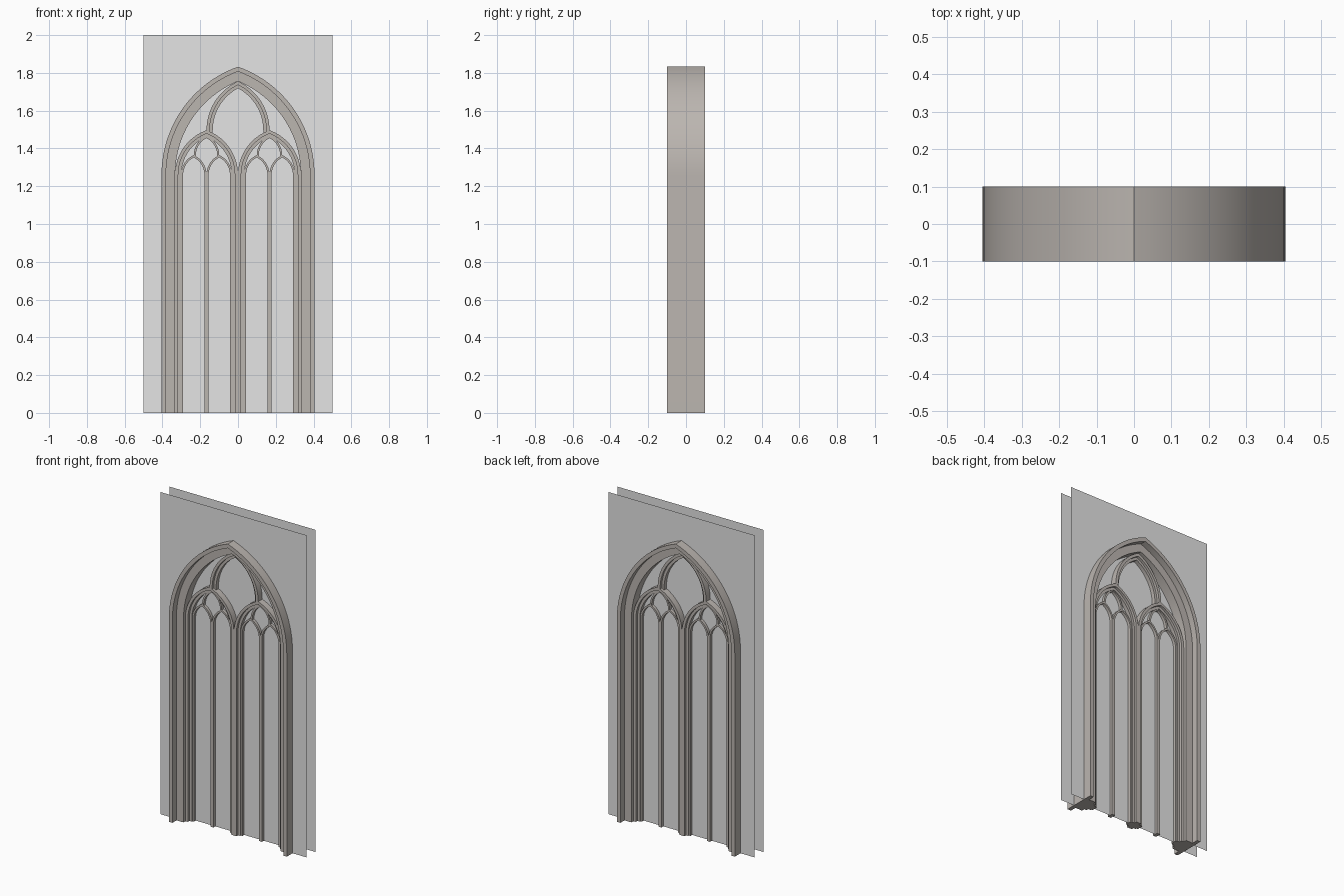
import bpy, bmesh, math

if "Cube" in bpy.data.objects:
    bpy.data.objects.remove(bpy.data.objects["Cube"])

SPRING = 1.26      # height where the arches start
N = 20             # segments per arc


def material(name, rgb):
    m = bpy.data.materials.new(name)
    m.diffuse_color = (*rgb, 1)
    m.use_nodes = True
    m.node_tree.nodes["Principled BSDF"].inputs["Base Color"].default_value = m.diffuse_color
    return m


STONE = material("warm_stone", (0.50, 0.465, 0.435))
WALL = material("grey_wall", (0.78, 0.78, 0.78))


def arch_path(w, r, cx, z0, bottom, d=0.0):
    """Pointed arch outline (x, z), inset by d, from left foot to right foot."""
    rad, off = r - d, r - w
    sweep = math.acos(off / rad)
    left = [(-w + d, bottom)]
    for i in range(N + 1):
        a = sweep * i / N
        left.append((off - rad * math.cos(a), z0 + rad * math.sin(a)))
    left[-1] = (0.0, left[-1][1])
    right = [(-x, z) for x, z in reversed(left[:-1])]
    return [(cx + x, z) for x, z in left + right]


def finish(name, bm, mat):
    me = bpy.data.meshes.new(name)
    bm.to_mesh(me)
    bm.free()
    me.materials.append(mat)
    ob = bpy.data.objects.new(name, me)
    bpy.context.collection.objects.link(ob)
    return ob


def smooth(ob):
    bpy.ops.object.select_all(action='DESELECT')
    ob.select_set(True)
    bpy.context.view_layer.objects.active = ob
    bpy.ops.object.shade_smooth_by_angle(angle=math.radians(25))


def moulding(name, profile, w, r, cx=0.0, z0=SPRING, bottom=0.0):
    """Sweep a half profile (inset, depth), mirrored front to back, along an arch."""
    ring = [(d, -y) for d, y in profile] + [(d, y) for d, y in reversed(profile)]
    bm = bmesh.new()
    rows = [[bm.verts.new((x, y, z)) for x, z in arch_path(w, r, cx, z0, bottom, d)]
            for d, y in ring]
    for k, row in enumerate(rows):
        nxt = rows[(k + 1) % len(rows)]
        for i in range(len(row) - 1):
            bm.faces.new((row[i], row[i + 1], nxt[i + 1], nxt[i]))
    for end in (0, -1):
        bm.faces.new([row[end] for row in rows])
    bmesh.ops.recalc_face_normals(bm, faces=bm.faces[:])
    smooth(finish(name, bm, STONE))


def strip(name, path_a, path_b, y):
    """Flat sheet between two point rows of equal length."""
    bm = bmesh.new()
    a, b = [[bm.verts.new((x, y, z)) for x, z in p] for p in (path_a, path_b)]
    for i in range(len(a) - 1):
        bm.faces.new((a[i], b[i], b[i + 1], a[i + 1]))
    bmesh.ops.recalc_face_normals(bm, faces=bm.faces[:])
    return finish(name, bm, WALL)


# wall sheets, front and back: arch points pushed out to the rectangle edge
opening = arch_path(0.405, 0.6075, 0, SPRING, 0)
half = len(opening) // 2
edge = []
for i in range(half + 1):
    if i <= 1:
        edge.append((-0.5, opening[i][1]))
    elif i <= half // 2:
        edge.append((-0.5, SPRING + (2 - SPRING) * (i - 1) / (half // 2 - 1)))
    else:
        edge.append((-0.5 + 0.5 * (i - half // 2) / (half - half // 2), 2))
edge += [(-x, z) for x, z in reversed(edge[:-1])]
for name, y in (("wall_front", -0.044), ("wall_back", 0.044)):
    strip(name, opening, edge, y)

# window pane, built as columns between the arch and the floor
pane = arch_path(0.405, 0.6075, 0, SPRING, 0, 0.06)[1:-1]
strip("pane", pane, [(x, 0) for x, z in pane], 0.0)

# outer frame, stepping inwards
moulding("outer_frame", [(0, 0.1), (0.024, 0.1), (0.024, 0.06), (0.072, 0.06)], 0.405, 0.6075)

# large tracery: two lancets and the arch resting on their tips
large = [(0, 0.04), (0.017, 0.04), (0.017, 0.024), (0.033, 0.024)]
small = [(0, 0.018), (0.011, 0.018)]
tip = SPRING + 0.236
moulding("upper_arch", large, 0.1667, 0.285, 0, tip, tip - 0.02)

# small tracery repeats the pattern inside each lancet
tip_small = SPRING + 0.104
for side, cx in (("left", -0.1667), ("right", 0.1667)):
    moulding("lancet_" + side, large, 0.1667, 0.251, cx)
    moulding("small_upper_arch_" + side, small, 0.0675, 0.112, cx, tip_small, tip_small - 0.008)
    for i, s in enumerate((-1, 1)):
        moulding(f"small_lancet_{side}_{i + 1}", small, 0.0675, 0.115, cx + s * 0.0675)
